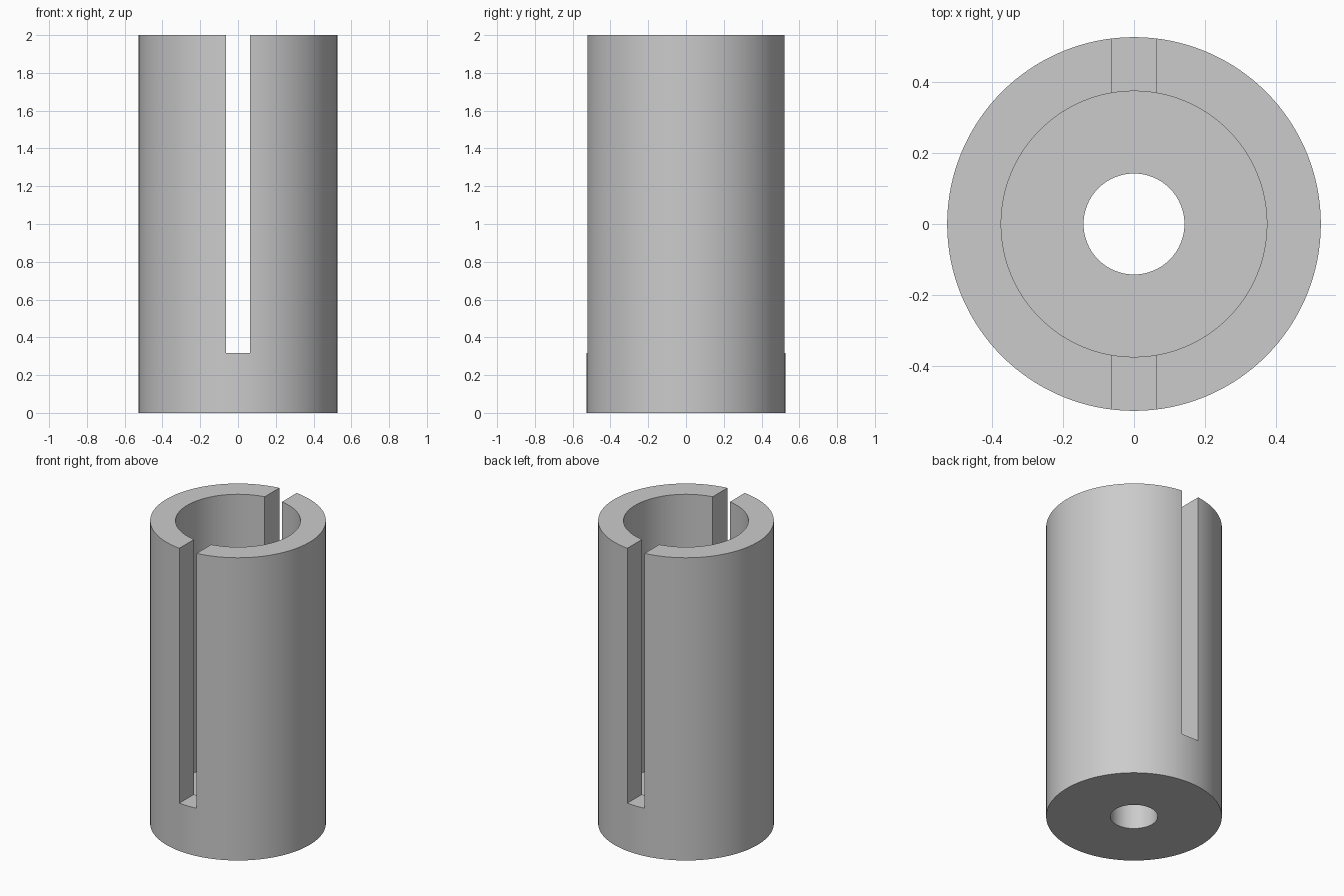
import bpy, bmesh, math

if "Cube" in bpy.data.objects:
    bpy.data.objects.remove(bpy.data.objects["Cube"], do_unlink=True)

HEIGHT = 2.0
OUTER, INNER, HOLE = 0.526, 0.374, 0.142   # radii
FLOOR, SLOT_BOTTOM, SLOT_WIDTH = 0.21, 0.316, 0.126
SEGMENTS = 128

# Plain grey material
grey = bpy.data.materials.new("grey")
grey.use_nodes = True
colour = (0.6, 0.6, 0.6, 1)
grey.diffuse_color = colour
grey.node_tree.nodes["Principled BSDF"].inputs["Base Color"].default_value = colour

# Cup with a holed floor: closed wall section turned about z
section = [(HOLE, 0), (OUTER, 0), (OUTER, HEIGHT),
           (INNER, HEIGHT), (INNER, FLOOR), (HOLE, FLOOR)]
bm = bmesh.new()
verts = [bm.verts.new((r, 0, z)) for r, z in section]
edges = [bm.edges.new((a, b)) for a, b in zip(verts, verts[1:] + verts[:1])]
bmesh.ops.spin(bm, geom=verts + edges, cent=(0, 0, 0), axis=(0, 0, 1),
               angle=math.tau, steps=SEGMENTS, use_merge=True)
bmesh.ops.remove_doubles(bm, verts=bm.verts, dist=1e-5)
bmesh.ops.recalc_face_normals(bm, faces=bm.faces)
mesh = bpy.data.meshes.new("slotted_sleeve")
bm.to_mesh(mesh)
bm.free()
mesh.materials.append(grey)
sleeve = bpy.data.objects.new("slotted_sleeve", mesh)
bpy.context.collection.objects.link(sleeve)

# Slot running through the front and back walls, open at the top
slot_top = HEIGHT + 0.1
bpy.ops.mesh.primitive_cube_add(size=1, location=(0, 0, (SLOT_BOTTOM + slot_top) / 2))
cutter = bpy.context.object
cutter.name = "slot_cutter"
cutter.scale = (SLOT_WIDTH, 2 * OUTER + 0.2, slot_top - SLOT_BOTTOM)
cutter.hide_render = True
cutter.data.materials.append(grey)

slot = sleeve.modifiers.new("slot", 'BOOLEAN')
slot.operation = 'DIFFERENCE'
slot.solver = 'EXACT'
slot.object = cutter

# Apply the cut, drop the cutter and smooth the round walls
bpy.ops.object.select_all(action='DESELECT')
sleeve.select_set(True)
bpy.context.view_layer.objects.active = sleeve
bpy.ops.object.modifier_apply(modifier=slot.name)
bpy.data.objects.remove(cutter, do_unlink=True)
bpy.ops.object.shade_smooth_by_angle(angle=math.radians(30))
